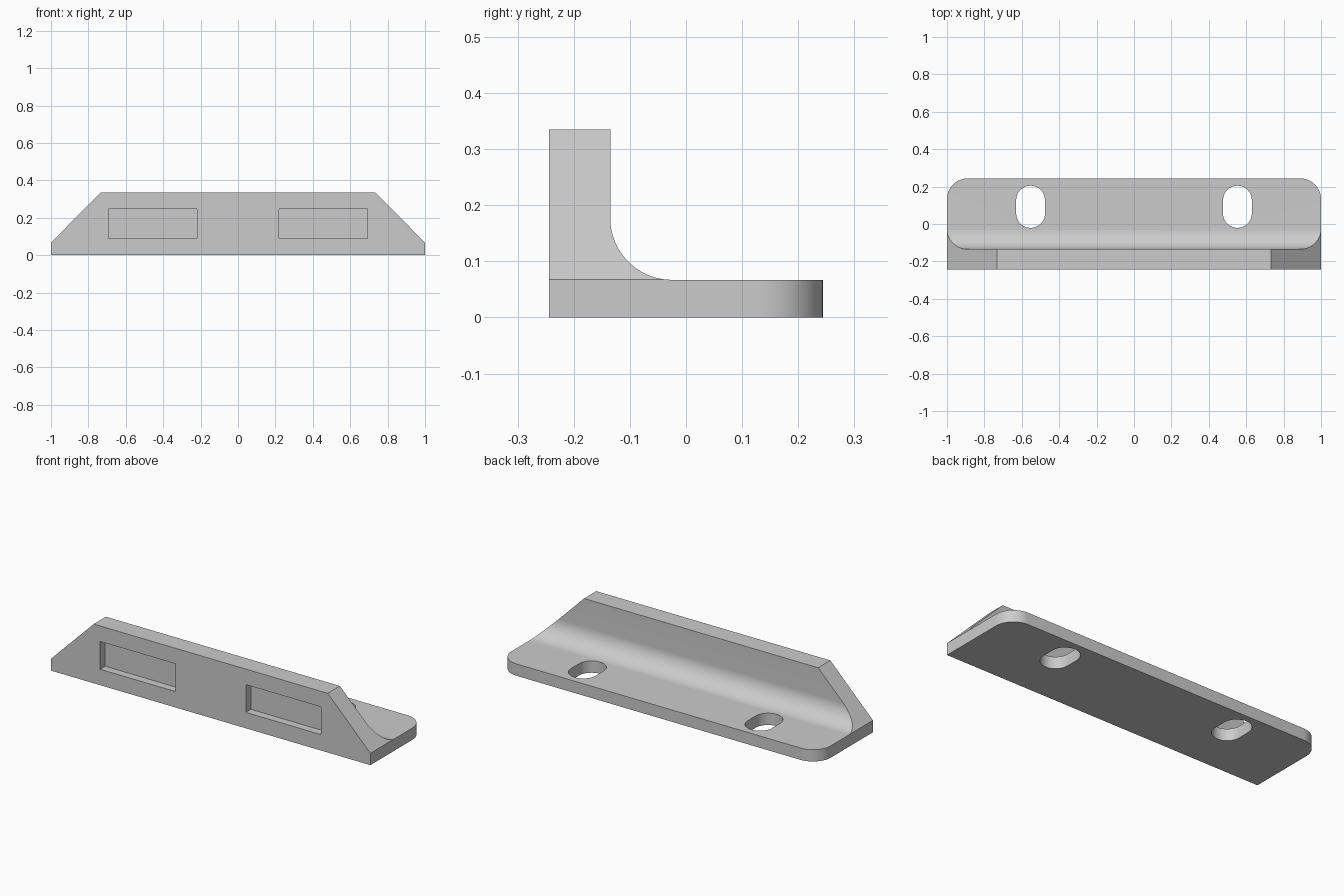
import bpy, bmesh, math
from mathutils import Vector

cube = bpy.data.objects.get("Cube")
if cube:
    bpy.data.objects.remove(cube, do_unlink=True)

grey = bpy.data.materials.new("plain grey")
grey.use_nodes = True
colour = (0.6, 0.6, 0.6, 1)
grey.diffuse_color = colour
grey.node_tree.nodes["Principled BSDF"].inputs["Base Color"].default_value = colour

FRONT, BACK, HEIGHT, PLATE = -0.244, 0.244, 0.335, 0.067
WALL_BACK, FILLET, CORNER = -0.135, 0.11, 0.112


def arc(cx, cy, r, start, end, steps=16):
    """Points along a circular arc, angles in degrees."""
    angles = [math.radians(start + (end - start) * i / steps) for i in range(steps + 1)]
    return [(cx + r * math.cos(a), cy + r * math.sin(a)) for a in angles]


def prism(name, outline, axis, low, high):
    """Extrude a 2D outline along x, y or z between two positions."""
    place = {"x": lambda u, v: (low, u, v),
             "y": lambda u, v: (u, low, v),
             "z": lambda u, v: (u, v, low)}[axis]
    bm = bmesh.new()
    face = bm.faces.new([bm.verts.new(place(u, v)) for u, v in outline])
    moved = bmesh.ops.extrude_face_region(bm, geom=[face])["geom"]
    offset = Vector([high - low if a == axis else 0 for a in "xyz"])
    bmesh.ops.translate(bm, vec=offset, verts=[g for g in moved if isinstance(g, bmesh.types.BMVert)])
    bmesh.ops.recalc_face_normals(bm, faces=bm.faces)
    mesh = bpy.data.meshes.new(name)
    bm.to_mesh(mesh)
    bm.free()
    mesh.materials.append(grey)
    obj = bpy.data.objects.new(name, mesh)
    bpy.context.collection.objects.link(obj)
    return obj


def carve(target, cutter, operation):
    """Apply a boolean and remove its cutter."""
    cutter.hide_render = True
    mod = target.modifiers.new(cutter.name, "BOOLEAN")
    mod.operation, mod.solver, mod.object = operation, "EXACT", cutter
    bpy.context.view_layer.objects.active = target
    bpy.ops.object.modifier_apply(modifier=mod.name)
    bpy.data.objects.remove(cutter, do_unlink=True)


# L-shaped section with a filleted inner corner
section = [(FRONT, 0), (0.4, 0), (0.4, PLATE)]
section += arc(WALL_BACK + FILLET, PLATE + FILLET, FILLET, 270, 180, 24)
section += [(WALL_BACK, HEIGHT), (FRONT, HEIGHT)]
bracket = prism("angle_bracket", section, "x", -1.2, 1.2)

# Plan outline with rounded back corners
plan = [(-1, -0.5), (1, -0.5)]
plan += arc(1 - CORNER, BACK - CORNER, CORNER, 0, 90)
plan += arc(CORNER - 1, BACK - CORNER, CORNER, 90, 180)
carve(bracket, prism("plan_cutter", plan, "z", -0.5, 0.8), "INTERSECT")

for side in (-1, 1):
    # Sloping end of the upright wall
    slope = [(side * 0.633, HEIGHT + 0.1), (side * 1.1, PLATE - 0.1), (side * 1.5, HEIGHT + 0.1)]
    carve(bracket, prism("slope_cutter", slope, "y", -0.5, 0.5), "DIFFERENCE")

    # Rounded mounting slot through the base plate
    x, r = side * 0.553, 0.077
    slot = arc(x, 0.205 - r, r, 0, 180) + arc(x, r - 0.021, r, 180, 360)
    carve(bracket, prism("slot_cutter", slot, "z", -0.1, 0.3), "DIFFERENCE")

    # Shallow rectangular recess in the front
    a, b = side * 0.22, side * 0.692
    recess = [(a, 0.09), (b, 0.09), (b, 0.247), (a, 0.247)]
    carve(bracket, prism("recess_cutter", recess, "y", FRONT - 0.1, FRONT + 0.045), "DIFFERENCE")

bpy.ops.object.select_all(action="DESELECT")
bracket.select_set(True)
bpy.context.view_layer.objects.active = bracket
bpy.ops.object.shade_smooth_by_angle(angle=math.radians(30))
